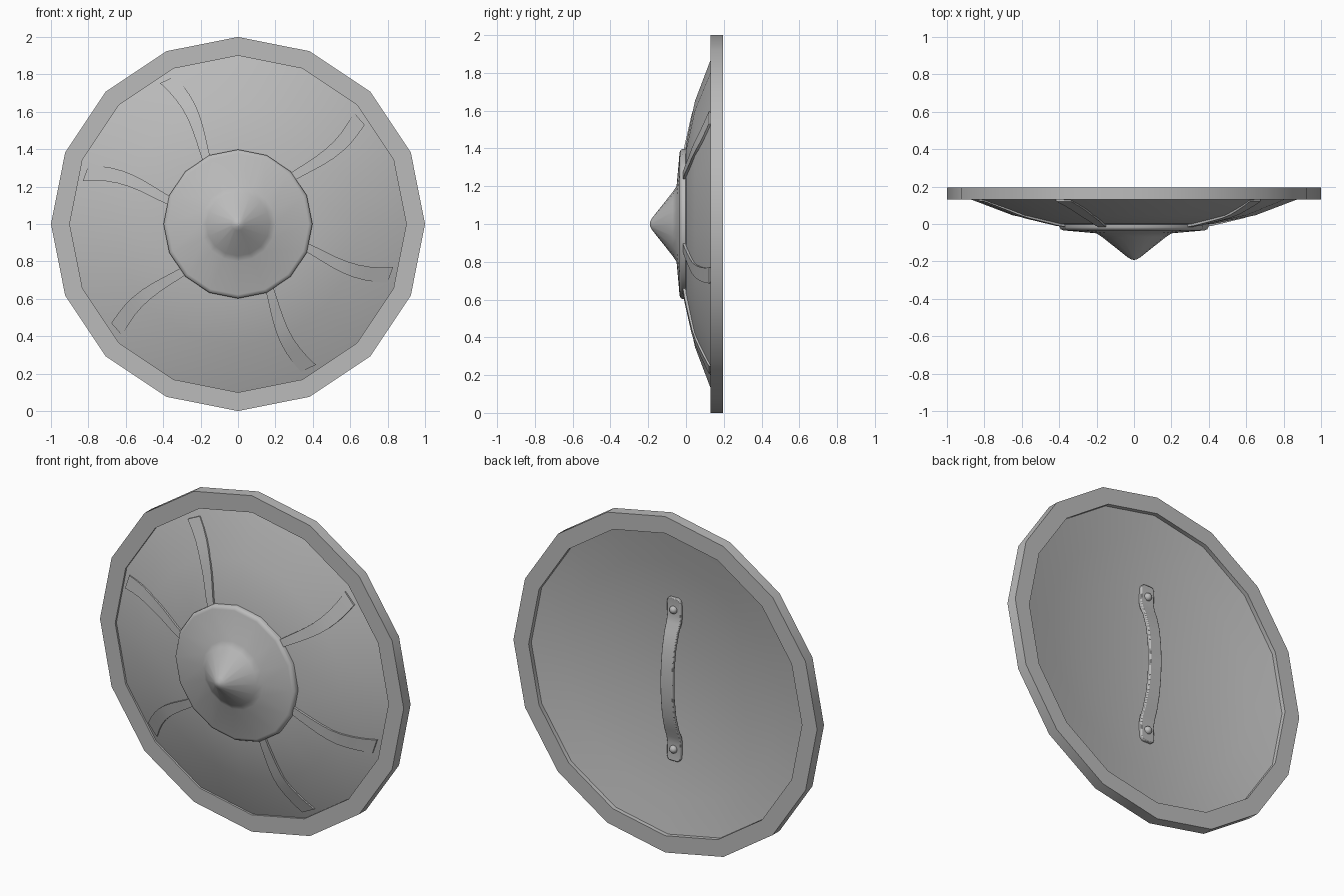
import bpy, bmesh
from math import sin, cos, pi, radians
from mathutils import Vector

cube = bpy.data.objects.get("Cube")
if cube:
    bpy.data.objects.remove(cube)

SIDES = 16
steel = bpy.data.materials.new("grey_steel")
steel.use_nodes = True
GREY = (0.5, 0.5, 0.5, 1)
steel.diffuse_color = GREY
steel.node_tree.nodes["Principled BSDF"].inputs["Base Color"].default_value = GREY


def finish(name, bm, angle=40):
    bmesh.ops.remove_doubles(bm, verts=bm.verts, dist=0.0001)
    bmesh.ops.recalc_face_normals(bm, faces=bm.faces)
    mesh = bpy.data.meshes.new(name)
    bm.to_mesh(mesh)
    bm.free()
    mesh.materials.append(steel)
    ob = bpy.data.objects.new(name, mesh)
    bpy.context.collection.objects.link(ob)
    bpy.ops.object.select_all(action='DESELECT')
    ob.select_set(True)
    bpy.context.view_layer.objects.active = ob
    bpy.ops.object.shade_smooth_by_angle(angle=radians(angle))
    return ob


def polar(r, y, a):
    return Vector((r * cos(a), y, 1 + r * sin(a)))


def lathe(name, profile, closed=False):
    """Spin a list of (radius, y) around the shield's axis."""
    bm = bmesh.new()
    pts = [polar(r, y, 0) for r, y in profile]
    verts = [bm.verts.new(p) for p in pts]
    edges = [bm.edges.new(pair) for pair in zip(verts, verts[1:])]
    if closed:
        edges.append(bm.edges.new((verts[-1], verts[0])))
    bmesh.ops.spin(bm, geom=verts + edges, cent=(0, 0, 1), axis=(0, 1, 0),
                   angle=2 * pi, steps=SIDES)
    return finish(name, bm)


def loft(name, rings):
    """Join matching four-point sections into a capped bar."""
    bm = bmesh.new()
    rows = [[bm.verts.new(p) for p in ring] for ring in rings]
    for a, b in zip(rows, rows[1:]):
        for i in range(4):
            j = (i + 1) % 4
            bm.faces.new((a[i], a[j], b[j], b[i]))
    bm.faces.new(rows[0])
    bm.faces.new(rows[-1])
    return finish(name, bm)


# Outer rim
lathe("rim", [(1, 0.13), (1, 0.195), (0.9, 0.195), (0.9, 0.13)], closed=True)

# Domed body: convex front, shallow concave back
FRONT = [(0, -0.02), (0.25, -0.015), (0.42, 0.0), (0.65, 0.047), (0.9, 0.142)]
back = [(r, 0.074 + 0.118 * r * r) for r in (0.9, 0.7, 0.5, 0.25, 0)]
lathe("body", FRONT + back)

# Centre boss with pointed cone
lathe("boss", [(0, 0.02), (0.38, 0.02), (0.398, 0.01), (0.398, -0.018),
               (0.392, -0.028), (0.378, -0.034), (0.2, -0.05), (0.17, -0.07),
               (0.035, -0.177), (0.015, -0.189), (0, -0.192)])


def front_y(r):
    for (r0, y0), (r1, y1) in zip(FRONT, FRONT[1:]):
        if r <= r1:
            return y0 + (y1 - y0) * (r - r0) / (r1 - r0)
    return FRONT[-1][1]


# Curved raised ribs on the front
STEPS = 8
for n, degrees in enumerate((41, 116, 161.5, 221, 296, 341.5)):
    rings = []
    for k in range(STEPS + 1):
        t = k / STEPS
        r = 0.38 + 0.48 * t
        angle = radians(degrees - 3.5 * sin(pi * t))
        half = (0.022 + 0.022 * t) / r
        top = front_y(r) - 0.014 + 0.008 * t
        rings.append([polar(r, top, angle - half), polar(r, top, angle + half),
                      polar(r, top + 0.03, angle + half),
                      polar(r, top + 0.03, angle - half)])
    loft(f"rib_{n + 1}", rings)

# Grip strap on the back: height from centre, outer depth, half width
half_strap = [(0.485, 0.12, 0.028), (0.475, 0.119, 0.04), (0.46, 0.118, 0.045),
              (0.38, 0.115, 0.045), (0.34, 0.124, 0.045), (0.29, 0.146, 0.043),
              (0.2, 0.17, 0.041), (0.1, 0.183, 0.04)]
strap = half_strap + [(0, 0.187, 0.04)] + [(-z, y, w) for z, y, w in reversed(half_strap)]
grip = loft("grip", [[(-w, y, 1 + z), (w, y, 1 + z), (w, y - 0.024, 1 + z),
                      (-w, y - 0.024, 1 + z)] for z, y, w in strap])
bevel = grip.modifiers.new("soft_edges", 'BEVEL')
bevel.width = 0.005
bevel.segments = 2
bevel.limit_method = 'ANGLE'
bevel.angle_limit = radians(50)

# Grip rivets
for label, side in (("upper", 1), ("lower", -1)):
    bm = bmesh.new()
    bmesh.ops.create_uvsphere(bm, u_segments=16, v_segments=10, radius=0.023)
    bmesh.ops.translate(bm, verts=bm.verts, vec=(0, 0.116, 1 + side * 0.415))
    finish(f"{label}_rivet", bm)
